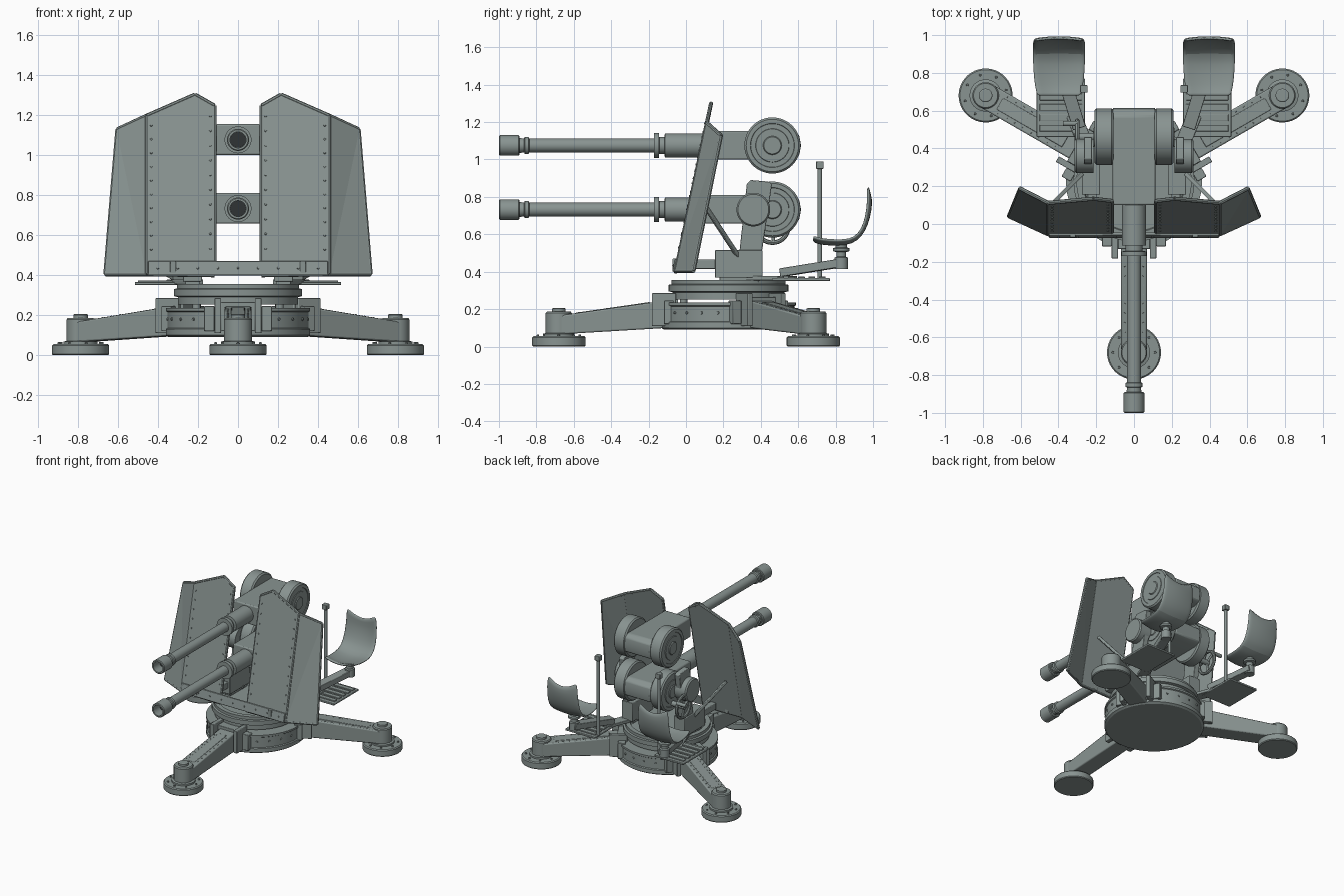
import bpy, bmesh
from math import pi, sin, cos, radians
from mathutils import Matrix, Vector

if "Cube" in bpy.data.objects:
    bpy.data.objects.remove(bpy.data.objects["Cube"])

C = Vector((0, 0.227, 0))            # centre of the turntable
PAINT = bpy.data.materials.new("grey_green_paint")
PAINT.diffuse_color = (.25, .295, .285, 1)
PAINT.use_nodes = True
PAINT.node_tree.nodes["Principled BSDF"].inputs["Base Color"].default_value = PAINT.diffuse_color
DARK = bpy.data.materials.new("dark_bore")
DARK.diffuse_color = (.03, .033, .035, 1)
DARK.use_nodes = True
DARK.node_tree.nodes["Principled BSDF"].inputs["Base Color"].default_value = DARK.diffuse_color


def finish(bm, name, mat=None, bevel=0, paint=PAINT):
    if mat:
        bm.transform(mat)
    bmesh.ops.remove_doubles(bm, verts=bm.verts, dist=1e-5)
    bmesh.ops.recalc_face_normals(bm, faces=bm.faces)
    me = bpy.data.meshes.new(name)
    bm.to_mesh(me)
    bm.free()
    me.materials.append(paint)
    ob = bpy.data.objects.new(name, me)
    bpy.context.collection.objects.link(ob)
    if bevel:
        m = ob.modifiers.new("bevel", 'BEVEL')
        m.width, m.segments = bevel, 2
    return ob


def lathe(name, prof, loc=(0, 0, 0), axis=(0, 0, 1), n=40, mat=None, paint=PAINT):
    """Revolve (radius, height) points about an axis."""
    bm = bmesh.new()
    vs = [bm.verts.new((r, 0, h)) for r, h in prof]
    es = [bm.edges.new(p) for p in zip(vs, vs[1:])]
    bmesh.ops.spin(bm, geom=vs + es, cent=(0, 0, 0), axis=(0, 0, 1), angle=2 * pi, steps=n)
    m = Matrix.Translation(loc) @ Vector(axis).to_track_quat('Z', 'Y').to_matrix().to_4x4()
    return finish(bm, name, mat @ m if mat else m, 0, paint)


def prism(name, pts, x0, x1, mat=None, bevel=0.004):
    """Extrude a (y, z) outline along x."""
    bm = bmesh.new()
    f = bm.faces.new([bm.verts.new((x0, y, z)) for y, z in pts])
    ex = bmesh.ops.extrude_face_region(bm, geom=[f])
    bmesh.ops.translate(bm, vec=(x1 - x0, 0, 0),
                        verts=[v for v in ex['geom'] if isinstance(v, bmesh.types.BMVert)])
    return finish(bm, name, mat, bevel)


def box(name, x, y, z, mat=None, bevel=0.004):
    return prism(name, [(y[0], z[0]), (y[1], z[0]), (y[1], z[1]), (y[0], z[1])], x[0], x[1], mat, bevel)


def rod(name, p, q, r, n=20):
    p, q = Vector(p), Vector(q)
    L = (q - p).length
    return lathe(name, [(0, 0), (r, 0), (r, L), (0, L)], p, q - p, n)


def beam(name, p, q, w, h):
    p, q = Vector(p), Vector(q)
    m = Matrix.Translation(p) @ (q - p).to_track_quat('Y', 'Z').to_matrix().to_4x4()
    return box(name, (-w / 2, w / 2), (0, (q - p).length), (-h / 2, h / 2), m)


def rivets(name, items, r=0.007, h=0.01):
    """One mesh of small studs at (position, direction)."""
    bm = bmesh.new()
    for p, d in items:
        m = Matrix.Translation(p) @ Vector(d).to_track_quat('Z', 'Y').to_matrix().to_4x4()
        bmesh.ops.create_cone(bm, cap_ends=True, segments=8, radius1=r, radius2=r * .7, depth=h, matrix=m)
    return finish(bm, name)


# Base drum and turntable rings
lathe("base_drum", [(0, .09), (.345, .09), (.36, .1), (.36, .13), (.352, .135), (.352, .215),
                    (.36, .22), (.36, .235), (0, .235)], C, n=64)
lathe("turntable", [(0, .252), (.3, .252), (.3, .29), (.32, .295), (.32, .33), (.305, .333),
                    (.305, .355), (.27, .355), (.265, .345), (0, .345)], C, n=64)
for i in range(3):
    a = radians(30 + 120 * i)
    rod("turntable_support", C + Vector((.24 * cos(a), .24 * sin(a), .22)),
        C + Vector((.24 * cos(a), .24 * sin(a), .26)), .02)
studs = []
for i in range(24):
    d = Vector((cos(i * pi / 12 + .1), sin(i * pi / 12 + .1), 0))
    studs.append((C + d * .353 + Vector((0, 0, .18)), d))
rivets("drum_rivets", studs, .009)

# Three legs with brackets and round feet
for k, tag in enumerate(("front", "right", "left")):
    M = Matrix.Translation(C) @ Matrix.Rotation(k * 2 * pi / 3, 4, 'Z')
    prism(tag + "_leg", [(-.32, .10), (-.907, .065), (-.907, .165), (-.32, .248)], -.068, .068, M, .008)
    prism(tag + "_leg_rib", [(-.42, .22), (-.82, .16), (-.82, .18), (-.42, .238)], -.035, .035, M)
    for s in (-1, 1):
        box(tag + "_leg_bracket", (s * .085, s * .118), (-.41, -.28), (.11, .285), M)
        box(tag + "_bracket_flange", (s * .118, s * .17), (-.345, -.29), (.12, .245), M)
    box(tag + "_leg_hinge", (-.085, .085), (-.36, -.27), (.12, .265), M)
    lathe(tag + "_foot", [(0, 0), (.138, 0), (.143, .006), (.143, .048), (.136, .055), (.085, .055),
                          (.085, .068), (.07, .072), (.07, .178), (.064, .186), (.036, .186),
                          (.036, .202), (.03, .206), (0, .206)], (0, -.907, 0), n=40, mat=M)
    rivets(tag + "_foot_bolts", [(M @ Vector((.112 * cos(a * pi / 4), -.907 + .112 * sin(a * pi / 4), .056)),
                                  (0, 0, 1)) for a in range(8)], .008, .018)
    rivets(tag + "_leg_rivets", [(M @ Vector((s * .05, -.45 - .05 * j, .229 - .0071 * j)), (0, 0, 1))
                                 for j in range(8) for s in (-1, 1)], .005, .008)

# Two guns, one above the other: barrel, receiver and side drums
for z, tag in ((1.075, "upper"), (.732, "lower")):
    lathe(tag + "_barrel", [(0, .12), (.04, .12), (.04, 0), (.05, 0), (.055, .005), (.055, .105), (.05, .11),
                            (.038, .11), (.038, .135), (.046, .138), (.046, .158), (.037, .162), (.037, .83),
                            (.067, .83), (.067, .855), (.045, .857), (.045, .885), (.064, .887),
                            (.064, 1.13), (0, 1.13)], (0, -1, z), (0, 1, 0))
    lathe(tag + "_bore", [(0, 0), (.0395, 0), (.0395, .03), (0, .03)], (0, -.92, z), (0, 1, 0), paint=DARK)
    prism(tag + "_receiver", [(.10, z - .075), (.56, z - .075), (.605, z - .055), (.615, z), (.605, z + .055),
                              (.57, z + .078), (.10, z + .078)], -.113, .113, None, .008)
    for s in (-1, 1):
        lathe(tag + "_side_drum", [(0, 0), (.14, 0), (.15, .01), (.15, .09), (.14, .1), (.118, .1), (.116, .096),
                                   (.09, .096), (.088, .1), (.05, .1), (.045, .106), (.02, .106), (0, .106)],
              (s * .108, .462, z), (s, 0, 0), 48)


def shield_y(z):
    return -.055 + (z - .4) * .21


for s, side in ((-1, "left"), (1, "right")):
    # Cradle arms and trunnions
    box(side + "_cradle_block", (s * .18, s * .275), (.155, .41), (.368, .515))
    box(side + "_cradle_foot", (s * .19, s * .262), (.18, .39), (.345, .372))
    prism(side + "_cradle_arm", [(.285, .5), (.405, .5), (.46, .87), (.44, .882), (.345, .89), (.325, .87)],
          s * .222, s * .265)
    lathe(side + "_trunnion", [(0, 0), (.09, 0), (.09, .09), (.082, .1), (0, .1)],
          (s * .215, .36, .732), (s, 0, 0))

    # Folded armour shield with rim
    def P(x, z, back=0):
        return Vector((s * x, shield_y(z) + back, z))
    a, b, c, d = P(.118, .4), P(.118, 1.245), P(.215, 1.3), P(.455, 1.195)
    e, f, g = P(.602, 1.127, .09), P(.662, .405, .095), P(.455, .405)
    bm = bmesh.new()
    va, vb, vc, vd, ve, vf, vg = [bm.verts.new(p) for p in (a, b, c, d, e, f, g)]
    bm.faces.new((va, vb, vc, vd, vg))
    bm.faces.new((vg, vd, ve))
    bm.faces.new((vg, ve, vf))
    sh = finish(bm, side + "_shield")
    m = sh.modifiers.new("thick", 'SOLIDIFY')
    m.thickness, m.offset = .018, 0
    rim = (a, b, c, d, e, f, g, a)
    for p, q in zip(rim, rim[1:]):
        rod(side + "_shield_rim", p, q, .011, 8)
    rod(side + "_shield_fold", g, d, .011, 8)
    back = []
    for j in range(11):
        t = (j + .8) / 11.5
        for p, q, dx in ((a, b, .02), (g, d, -.022)):
            back.append((p.lerp(q, t) + Vector((s * dx, -.009, 0)), (0, -1, .2)))
    rivets(side + "_shield_rivets", back)
    beam(side + "_shield_strut", (s * .43, .11, .74), (s * .25, .29, .465), .022, .022)
    beam(side + "_shield_mount", (s * .22, -.03, .44), (s * .22, .2, .44), .05, .05)
    box(side + "_strip_bracket", (s * .31, s * .34), (-.072, -.04), (.4, .47))

    # Foot platform with tread bars
    box(side + "_platform", (s * .26, s * .515), (.46, .77), (.35, .366))
    for j in range(5):
        y = .49 + j * .055
        box(side + "_tread_bar", (s * .275, s * .5), (y, y + .035), (.362, .374), None, .002)
    beam(side + "_platform_arm", (s * .21, .3, .366), (s * .32, .58, .366), .08, .024)

    # Seat arm, stem and curved seat shell
    beam(side + "_seat_arm", (s * .29, .51, .395), (s * .395, .85, .45), .07, .045)
    lathe(side + "_seat_stem", [(0, .415), (.036, .415), (.036, .475), (.026, .48), (.026, .505), (.045, .51),
                                (.045, .525), (.03, .53), (.03, .55), (0, .55)], (s * .395, .83, 0), n=24)
    prof = [(.68, .57, .115), (.70, .556, .122), (.77, .547, .134), (.85, .548, .138), (.91, .568, .14),
            (.952, .62, .14), (.976, .69, .138), (.988, .76, .134), (.983, .815, .128)]
    bm = bmesh.new()
    rows = []
    for i, (y, z, w) in enumerate(prof):
        t = max(0, min(1, (i - 2.5) / 3.5))
        rows.append([bm.verts.new((s * (.397 + w * v), y - .012 * t * v * v,
                                   z + (.022 * (1 - t) + (.055 if i == 8 else .02 if i == 7 else 0)) * v * v))
                     for v in [k / 4 for k in range(-4, 5)]])
    for r0, r1 in zip(rows, rows[1:]):
        for k in range(8):
            bm.faces.new((r0[k], r0[k + 1], r1[k + 1], r1[k]))
    st = finish(bm, side + "_seat")
    m = st.modifiers.new("thick", 'SOLIDIFY')
    m.thickness, m.offset = .018, 0
    st.modifiers.new("smooth", 'SUBSURF').levels = 1

    # Sight post beside each seat
    rod(side + "_post", (s * .265, .715, .36), (s * .265, .715, .96), .012)
    box(side + "_post_head", (s * .245, s * .285), (.695, .735), (.95, .99))

# Strip joining the shields
m = Matrix.Translation((0, -.066, .4)) @ Matrix.Rotation(-radians(11.9), 4, 'X')
box("shield_strip", (-.45, .45), (-.008, .008), (0, .07), m)
rivets("strip_rivets", [((-.4 + .1 * j, -.068, .435), (0, -1, .2)) for j in range(9)])

# Elevation handwheel on the left
hub = Vector((-.3, .462, .64))
bm = bmesh.new()
n, k = 32, 8
ring = [[bm.verts.new((.012 * sin(2 * pi * j / k), (.085 + .012 * cos(2 * pi * j / k)) * cos(2 * pi * i / n),
                       (.085 + .012 * cos(2 * pi * j / k)) * sin(2 * pi * i / n))) for j in range(k)] for i in range(n)]
for i in range(n):
    for j in range(k):
        u, v = ring[i], ring[(i + 1) % n]
        bm.faces.new((u[j], u[(j + 1) % k], v[(j + 1) % k], v[j]))
finish(bm, "handwheel", Matrix.Translation(hub))
for i in range(3):
    a = i * 2 * pi / 3 + .6
    rod("handwheel_spoke", hub, hub + Vector((0, .085 * cos(a), .085 * sin(a))), .009)
rod("handwheel_axle", hub + Vector((.1, 0, 0)), hub + Vector((-.015, 0, 0)), .02)
rod("handwheel_grip", hub + Vector((0, .07, .05)), hub + Vector((-.075, .07, .05)), .014)

# Smooth shading with sharp edges kept
for ob in bpy.context.collection.objects:
    if ob.name.endswith("_shield"):      # folded plate stays flat
        continue
    ob.select_set(True)
    bpy.context.view_layer.objects.active = ob
bpy.ops.object.shade_smooth_by_angle(angle=radians(32))
